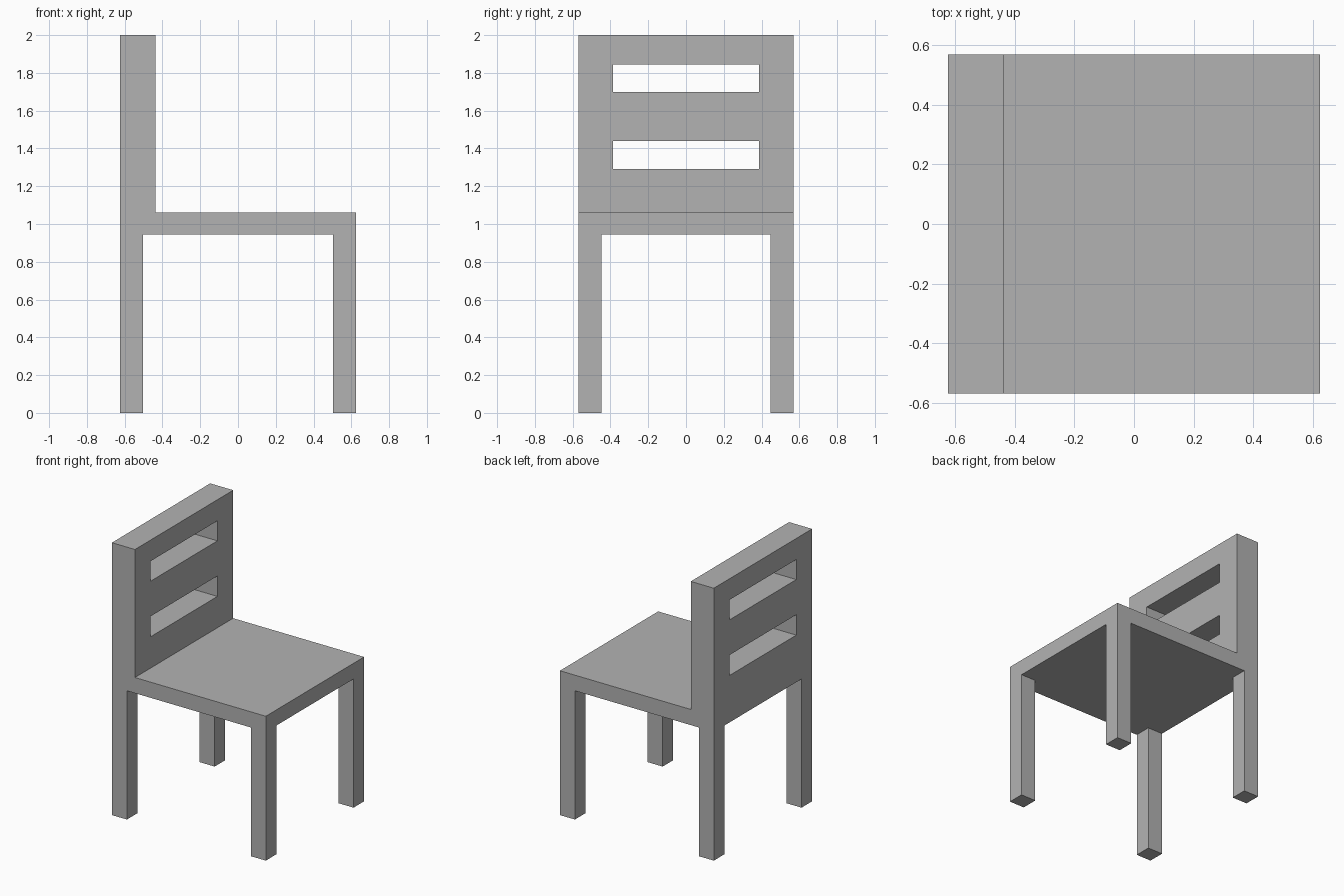
import bpy
from mathutils import Vector

default_cube = bpy.data.objects.get("Cube")
if default_cube:
    bpy.data.objects.remove(default_cube, do_unlink=True)

GREY = (0.448, 0.448, 0.448, 1.0)
mat = bpy.data.materials.new("plain_grey")
mat.use_nodes = True
mat.diffuse_color = GREY
mat.node_tree.nodes["Principled BSDF"].inputs["Base Color"].default_value = GREY

# Overall dimensions
HALF_X, HALF_Y = 0.625, 0.57
SEAT_BOTTOM, SEAT_TOP, BACK_TOP = 0.945, 1.06, 2.0
LEG = 0.122
BACK_FACE = -0.438
SLOT_HALF = 0.387


def box(name, low, high):
    """Box between two opposite corners."""
    low, high = Vector(low), Vector(high)
    bpy.ops.mesh.primitive_cube_add(size=1, location=(low + high) / 2)
    obj = bpy.context.object
    obj.name = obj.data.name = name
    obj.scale = high - low
    bpy.ops.object.transform_apply(location=False, rotation=False, scale=True)
    obj.data.materials.append(mat)
    return obj


# Seat slab
box("seat", (-HALF_X, -HALF_Y, SEAT_BOTTOM), (HALF_X, HALF_Y, SEAT_TOP))

# Four square legs flush with the seat corners
for end, sx in (("backrest", -1), ("open", 1)):
    for side, sy in (("near", -1), ("far", 1)):
        cx, cy = sx * (HALF_X - LEG / 2), sy * (HALF_Y - LEG / 2)
        box(f"{end}_end_{side}_leg",
            (cx - LEG / 2, cy - LEG / 2, 0),
            (cx + LEG / 2, cy + LEG / 2, SEAT_BOTTOM))

# Backrest panel with two slots cut through it
backrest = box("backrest", (-HALF_X, -HALF_Y, SEAT_TOP), (BACK_FACE, HALF_Y, BACK_TOP))
for bottom, top in ((1.29, 1.44), (1.698, 1.845)):
    cutter = box("slot_cutter", (-1, -SLOT_HALF, bottom), (0, SLOT_HALF, top))
    cutter.hide_render = True
    cut = backrest.modifiers.new("slot", "BOOLEAN")
    cut.operation = "DIFFERENCE"
    cut.solver = "EXACT"
    cut.object = cutter
    bpy.context.view_layer.objects.active = backrest
    bpy.ops.object.modifier_apply(modifier=cut.name)
    bpy.data.objects.remove(cutter, do_unlink=True)
